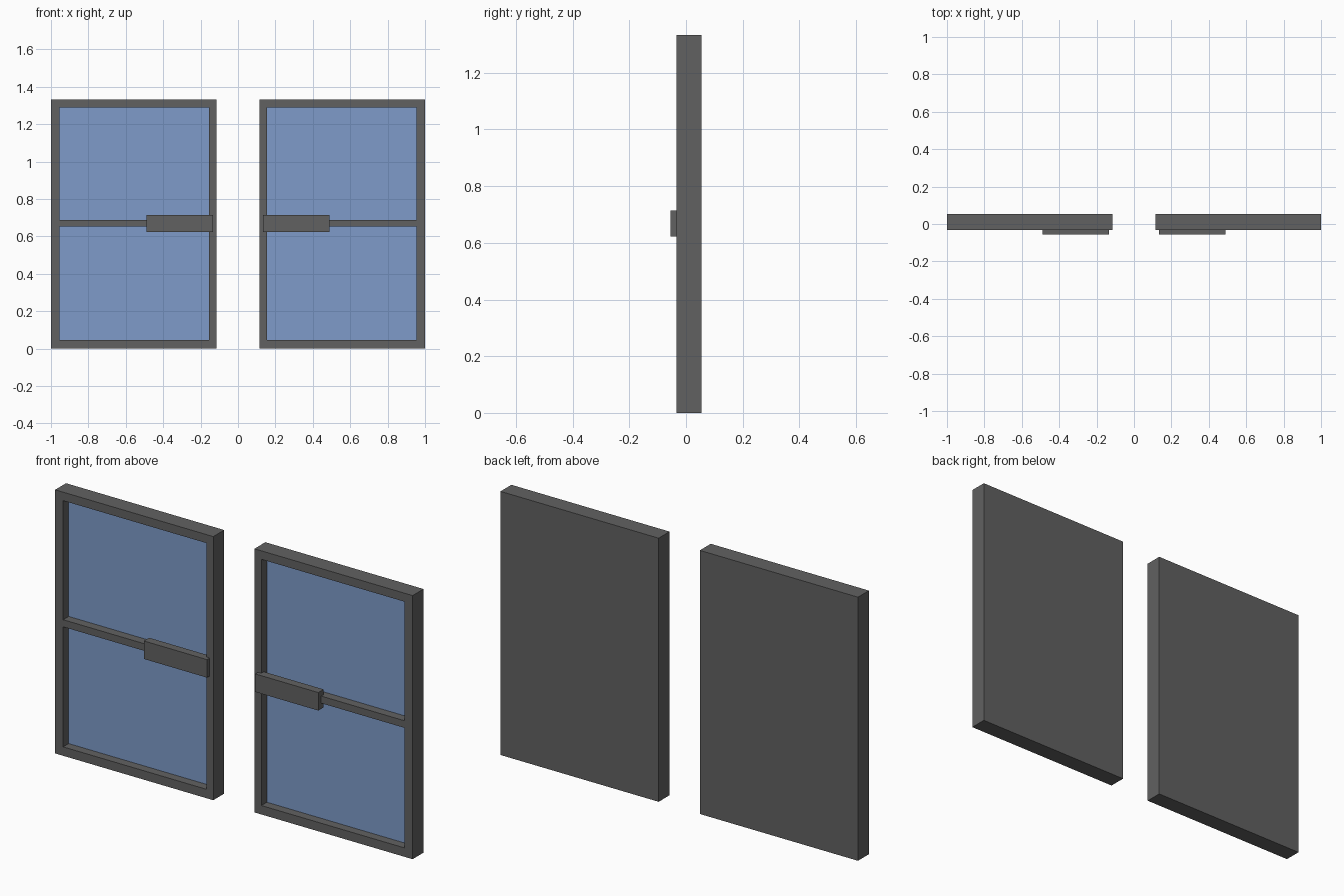
import bpy, bmesh
from mathutils import Vector

if "Cube" in bpy.data.objects:
    bpy.data.objects.remove(bpy.data.objects["Cube"])

FRONT, BACK, GLASS = -0.033, 0.054, 0.011


def material(name, color):
    m = bpy.data.materials.new(name)
    m.diffuse_color = (*color, 1)
    m.use_nodes = True
    m.node_tree.nodes["Principled BSDF"].inputs["Base Color"].default_value = m.diffuse_color
    return m


grey = material("dark_metal", (0.12, 0.12, 0.12))
blue = material("blue_glass", (0.21, 0.33, 0.59))


def finish(bm, name, mats):
    bmesh.ops.recalc_face_normals(bm, faces=bm.faces[:])
    me = bpy.data.meshes.new(name)
    bm.to_mesh(me)
    bm.free()
    for m in mats:
        me.materials.append(m)
    ob = bpy.data.objects.new(name, me)
    bpy.context.collection.objects.link(ob)
    return ob


def door(name, side):
    # front face grid: stiles, rails and two pane cells
    xs = [side * x for x in (0.115, 0.154, 0.955, 1.0)]
    zs = [0, 0.045, 0.652, 0.688, 1.29, 1.333]
    bm = bmesh.new()
    v = [[bm.verts.new((x, FRONT, z)) for z in zs] for x in xs]
    panes = []
    for i in range(3):
        for j in range(5):
            f = bm.faces.new((v[i][j], v[i + 1][j], v[i + 1][j + 1], v[i][j + 1]))
            if i == 1 and j in (1, 3):
                panes.append(f)
    # outer sides and solid back
    rim = [e for e in bm.edges if e.is_boundary]
    ext = bmesh.ops.extrude_edge_only(bm, edges=rim)["geom"]
    for p in ext:
        if isinstance(p, bmesh.types.BMVert):
            p.co.y = BACK
    bmesh.ops.holes_fill(bm, edges=[e for e in bm.edges if e.is_boundary], sides=0)
    # recess the panes
    for f in bmesh.ops.extrude_discrete_faces(bm, faces=panes)["faces"]:
        f.material_index = 1
        for p in f.verts:
            p.co.y = GLASS
    return finish(bm, name, [grey, blue])


def box(name, lo, hi):
    lo, hi = Vector(lo), Vector(hi)
    bm = bmesh.new()
    bmesh.ops.create_cube(bm, size=1)
    bmesh.ops.scale(bm, vec=hi - lo, verts=bm.verts)
    bmesh.ops.translate(bm, vec=(lo + hi) / 2, verts=bm.verts)
    return finish(bm, name, [grey])


# two mirrored doors, each with a push handle
for label, side in (("left", -1), ("right", 1)):
    door(label + "_door", side)
    x0, x1 = sorted((side * 0.135, side * 0.488))
    box(label + "_handle", (x0, -0.055, 0.623), (x1, -0.013, 0.714))
